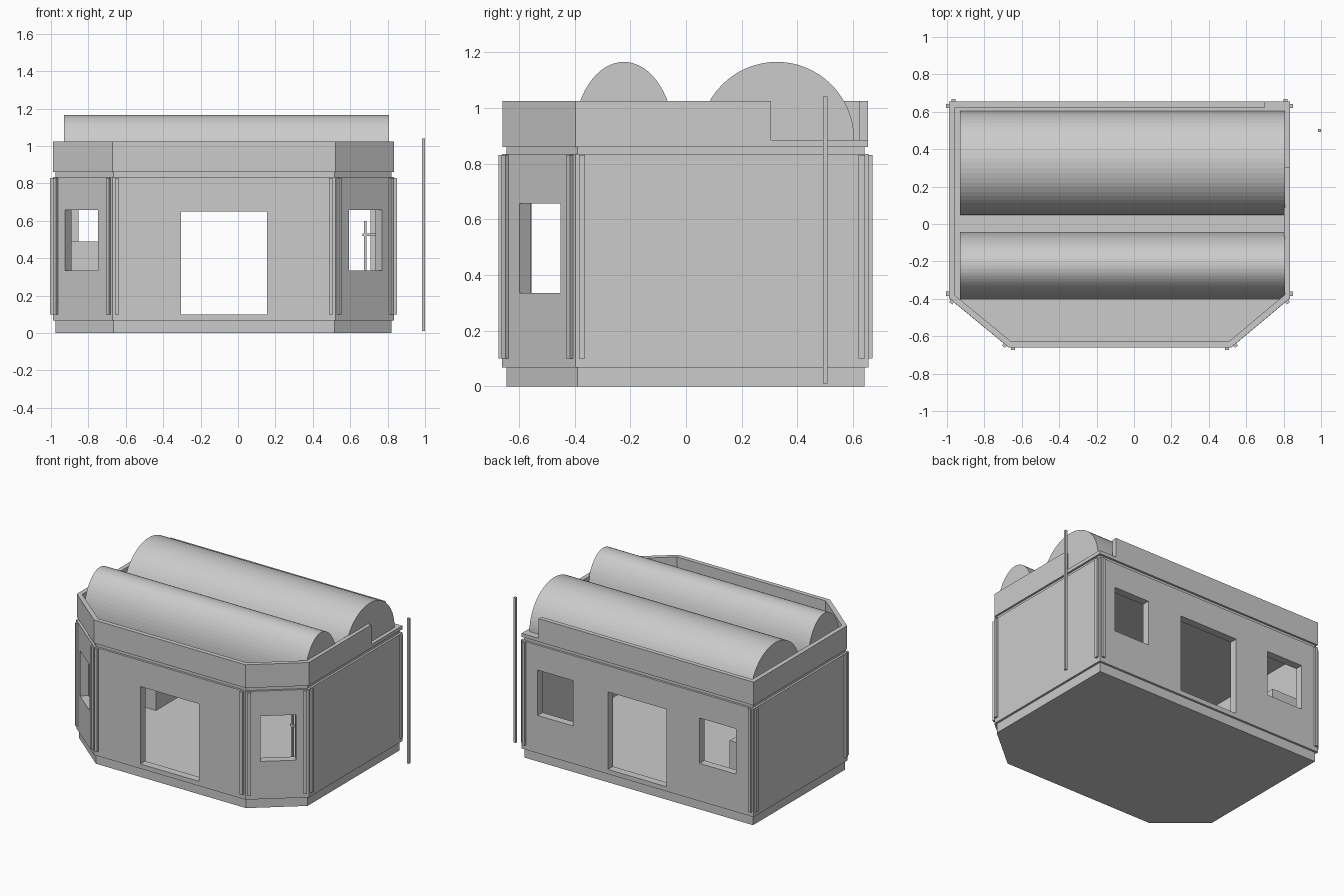
import bpy, bmesh, math
from mathutils import Vector, Matrix

cube = bpy.data.objects.get("Cube")
if cube:
    bpy.data.objects.remove(cube, do_unlink=True)

grey = bpy.data.materials.new("plain_grey")
grey.use_nodes = True
COLOUR = (0.6, 0.6, 0.6, 1)
grey.diffuse_color = COLOUR
grey.node_tree.nodes["Principled BSDF"].inputs["Base Color"].default_value = COLOUR

# Footprint, anticlockwise from the back right corner
PLAN = [Vector(p) for p in ((-0.975, 0.64), (-0.975, -0.39), (-0.665, -0.645),
                            (0.515, -0.645), (0.82, -0.39), (0.82, 0.64))]


def outward(a, b):
    d = (b - a).normalized()
    return Vector((d.y, -d.x))


def offset(amount):
    """Footprint moved outward by amount with mitred corners."""
    result = []
    for i, p in enumerate(PLAN):
        n1 = outward(PLAN[i - 1], p)
        n2 = outward(p, PLAN[(i + 1) % len(PLAN)])
        result.append(p + (n1 + n2) * amount / (1 + n1.dot(n2)))
    return result


def finish(name, bm):
    bmesh.ops.recalc_face_normals(bm, faces=bm.faces)
    mesh = bpy.data.meshes.new(name)
    bm.to_mesh(mesh)
    bm.free()
    mesh.materials.append(grey)
    ob = bpy.data.objects.new(name, mesh)
    bpy.context.collection.objects.link(ob)
    return ob


def slab(name, out, z0, z1):
    bm = bmesh.new()
    face = bm.faces.new([bm.verts.new((p.x, p.y, z0)) for p in offset(out)])
    ext = bmesh.ops.extrude_face_region(bm, geom=[face])["geom"]
    verts = [v for v in ext if isinstance(v, bmesh.types.BMVert)]
    bmesh.ops.translate(bm, verts=verts, vec=(0, 0, z1 - z0))
    # Restore the bottom cap if extrusion consumed it
    bmesh.ops.holes_fill(bm, edges=[e for e in bm.edges if e.is_boundary])
    return finish(name, bm)


def ring(name, out, inner, z0, z1):
    bm = bmesh.new()
    loops = [[bm.verts.new((p.x, p.y, z)) for p in offset(o)]
             for o, z in ((out, z0), (out, z1), (inner, z1), (inner, z0))]
    n = len(PLAN)
    for k in range(4):
        a, b = loops[k], loops[(k + 1) % 4]
        for i in range(n):
            j = (i + 1) % n
            bm.faces.new((a[i], a[j], b[j], b[i]))
    return finish(name, bm)


def box(name, centre, size, angle=0):
    bm = bmesh.new()
    m = (Matrix.Translation(centre) @ Matrix.Rotation(angle, 4, "Z")
         @ Matrix.Diagonal((*size, 1)))
    bmesh.ops.create_cube(bm, size=1, matrix=m)
    return finish(name, bm)


def span(name, x0, x1, y0, y1, z0, z1):
    return box(name, ((x0 + x1) / 2, (y0 + y1) / 2, (z0 + z1) / 2),
               (x1 - x0, y1 - y0, z1 - z0))


def cut(ob, cutters):
    for c in cutters:
        c.hide_render = True
        mod = ob.modifiers.new("opening", "BOOLEAN")
        mod.operation = "DIFFERENCE"
        mod.solver = "EXACT"
        mod.object = c
    graph = bpy.context.evaluated_depsgraph_get()
    mesh = bpy.data.meshes.new_from_object(ob.evaluated_get(graph))
    ob.modifiers.clear()
    ob.data = mesh
    for c in cutters:
        bpy.data.objects.remove(c, do_unlink=True)


# Floor, walls and roof deck
slab("base_floor", 0, 0, 0.08)
walls = ring("walls", 0.015, -0.04, 0.067, 0.835)
slab("roof_deck", 0, 0.815, 0.885)

# Door runs through front and back, with windows beside it
LOW, HIGH = 0.335, 0.657
cutters = [span("door_cutter", -0.305, 0.155, -1, 1, 0.1, 0.65),
           span("back_window_cutter", 0.43, 0.708, 0.5, 0.8, LOW, HIGH),
           span("back_window_cutter", -0.852, -0.565, 0.5, 0.8, LOW, HIGH)]
turn = math.atan2(0.255, 0.305)
for side in (-1, 1):
    cutters.append(box("corner_window_cutter",
                       (-0.0775 + side * 0.765, -0.53, (LOW + HIGH) / 2),
                       (0.23, 0.2, HIGH - LOW), side * turn))
cut(walls, cutters)

# Parapet, open at the back left corner
parapet = ring("parapet", 0.014, -0.018, 0.86, 1.025)
cut(parapet, [span("gap_cutter", 0.70, 1, 0.305, 1, 0.885, 1.2)])

# Thin upright strips at both ends of every wall
corners = offset(0.015)
for i, a in enumerate(corners):
    b = corners[(i + 1) % len(corners)]
    d, n = (b - a).normalized(), outward(a, b)
    for p, s in ((a, 1), (b, -1)):
        c = p + d * s * 0.024 + n * 0.004
        box("corner_strip", (c.x, c.y, 0.465), (0.022, 0.02, 0.73),
            math.atan2(d.y, d.x))


# Barrel vaults on the roof
def vault(name, y, half_width, steps=32):
    bm = bmesh.new()
    ends = [[bm.verts.new((x, y + half_width * math.cos(math.pi * k / steps),
                           0.885 + 0.28 * math.sin(math.pi * k / steps)))
             for k in range(steps + 1)] for x in (-0.93, 0.808)]
    for e in ends:
        bm.faces.new(e)
    for k in range(steps + 1):
        j = (k + 1) % (steps + 1)
        bm.faces.new((ends[0][k], ends[0][j], ends[1][j], ends[1][k]))
    finish(name, bm)


vault("large_vault", 0.326, 0.278)
vault("small_vault", -0.223, 0.181)

# Interior counter and small standing post with a crossbar
span("counter", -0.935, -0.715, 0.1, 0.53, 0.08, 0.49)
span("inner_post", 0.673, 0.687, -0.367, -0.353, 0.08, 0.6)
span("inner_crossbar", 0.665, 0.74, -0.367, -0.353, 0.518, 0.532)

# Free-standing pole beside the building
span("outer_pole", 0.983, 1.0, 0.492, 0.508, 0.01, 1.04)
